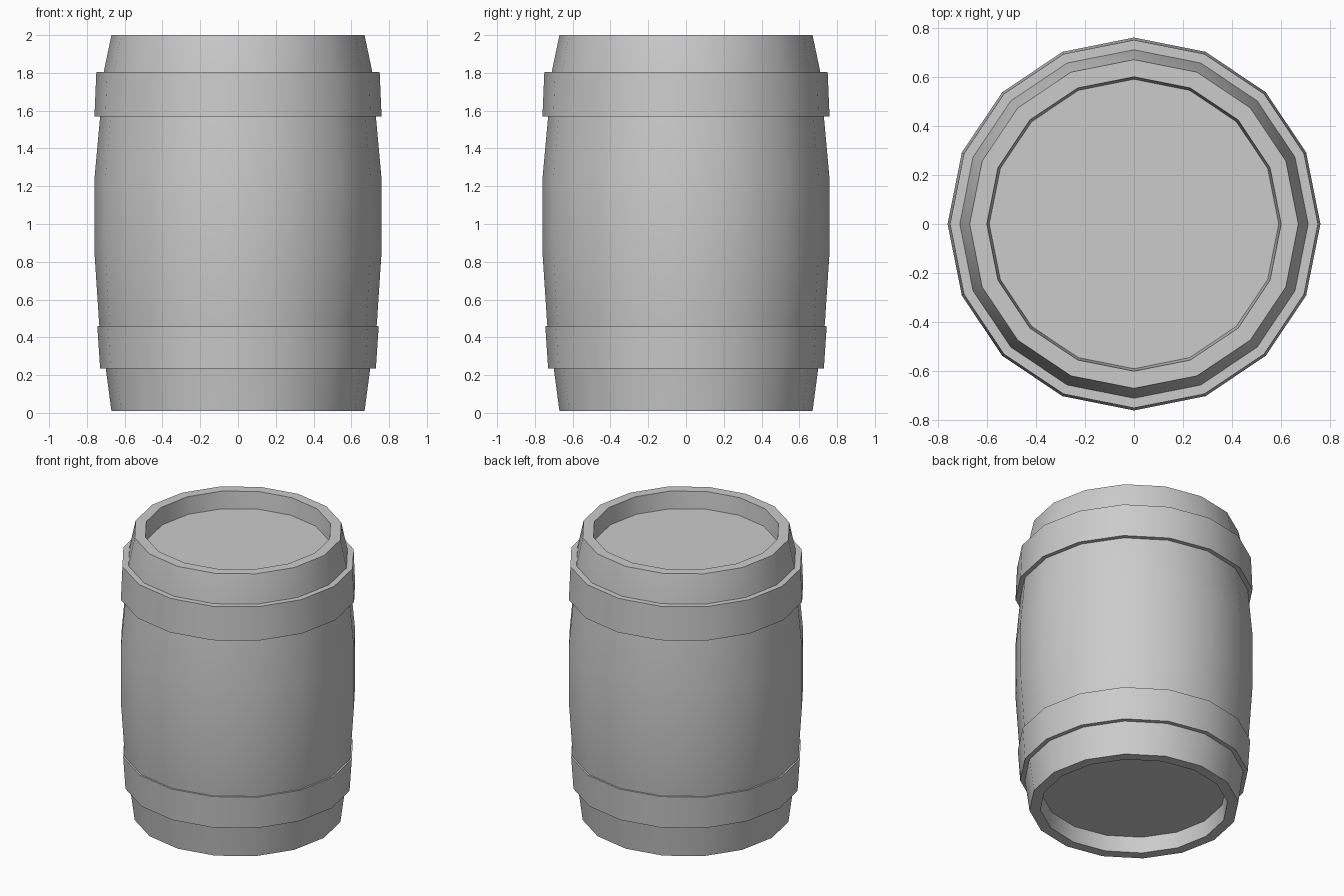
import bpy, math

if "Cube" in bpy.data.objects:
    bpy.data.objects.remove(bpy.data.objects["Cube"])

SIDES = 16


def lathe(name, profile, closed=False):
    """Revolve an (r, z) profile around z; open profiles get flat end caps."""
    verts, faces = [], []
    for r, z in profile:
        for i in range(SIDES):
            a = 2 * math.pi * i / SIDES
            verts.append((r * math.cos(a), r * math.sin(a), z))
    n = len(profile)
    for k in range(n if closed else n - 1):
        a, b = k * SIDES, ((k + 1) % n) * SIDES
        for i in range(SIDES):
            j = (i + 1) % SIDES
            faces.append((a + i, a + j, b + j, b + i))
    if not closed:
        faces.append(tuple(reversed(range(SIDES))))
        faces.append(tuple(range((n - 1) * SIDES, n * SIDES)))
    mesh = bpy.data.meshes.new(name)
    mesh.from_pydata(verts, [], faces)
    obj = bpy.data.objects.new(name, mesh)
    bpy.context.collection.objects.link(obj)
    bpy.ops.object.select_all(action='DESELECT')
    obj.select_set(True)
    bpy.context.view_layer.objects.active = obj
    bpy.ops.object.shade_smooth_by_angle(angle=math.radians(30))
    return obj


# Bulging staves with recessed top and bottom heads
lathe("barrel_body", [
    (0.59, 0.12), (0.60, 0.01), (0.67, 0.01), (0.70, 0.235), (0.735, 0.47),
    (0.76, 0.85), (0.76, 1.24), (0.73, 1.57), (0.71, 1.81),
    (0.67, 2.00), (0.60, 2.00), (0.59, 1.88)])

# Lower hoop, nearly flush with the staves at its upper edge
lathe("lower_hoop", [(0.68, 0.235), (0.73, 0.235), (0.745, 0.46), (0.70, 0.46)], closed=True)

# Upper hoop, standing proud of the staves
lathe("upper_hoop", [(0.69, 1.57), (0.76, 1.57), (0.75, 1.805), (0.69, 1.805)], closed=True)
